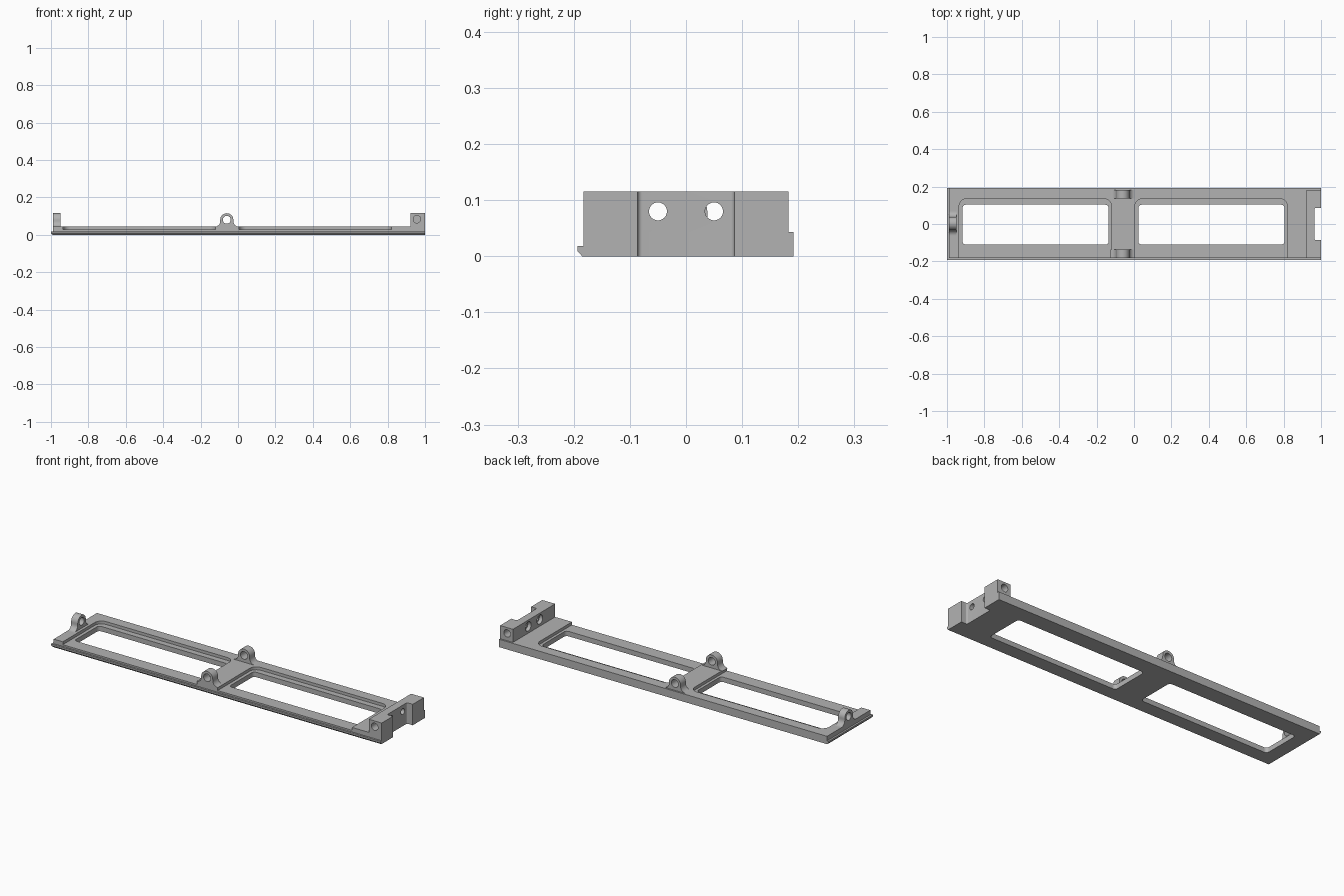
import bpy
import bmesh
from math import sin, cos, pi, radians

if "Cube" in bpy.data.objects:
    bpy.data.objects.remove(bpy.data.objects["Cube"], do_unlink=True)

# One grey plastic for the whole frame
GREY = (0.45, 0.45, 0.45, 1)
grey = bpy.data.materials.new("mid grey")
grey.use_nodes = True
grey.diffuse_color = GREY
grey.node_tree.nodes["Principled BSDF"].inputs["Base Color"].default_value = GREY

PLACE = {"x": lambda u, v, w: (w, u, v),
         "y": lambda u, v, w: (u, w, v),
         "z": lambda u, v, w: (u, v, w)}


def loft(name, rings):
    """Skin a stack of matching closed rings and cap both ends."""
    bm = bmesh.new()
    loops = [[bm.verts.new(p) for p in ring] for ring in rings]
    n = len(loops[0])
    for a, b in zip(loops, loops[1:]):
        for i in range(n):
            j = (i + 1) % n
            bm.faces.new((a[i], a[j], b[j], b[i]))
    bm.faces.new(loops[0])
    bm.faces.new(loops[-1])
    bmesh.ops.recalc_face_normals(bm, faces=bm.faces)
    mesh = bpy.data.meshes.new(name)
    bm.to_mesh(mesh)
    bm.free()
    mesh.materials.append(grey)
    obj = bpy.data.objects.new(name, mesh)
    bpy.context.collection.objects.link(obj)
    return obj


def prism(name, outline, axis, start, end):
    return loft(name, [[PLACE[axis](u, v, w) for u, v in outline] for w in (start, end)])


def arc(cx, cy, r, a0, a1, steps):
    return [(cx + r * cos(radians(a0 + (a1 - a0) * i / steps)),
             cy + r * sin(radians(a0 + (a1 - a0) * i / steps))) for i in range(steps + 1)]


def rounded(x0, x1, y0, y1, r):
    return (arc(x1 - r, y1 - r, r, 0, 90, 8) + arc(x0 + r, y1 - r, r, 90, 180, 8)
            + arc(x0 + r, y0 + r, r, 180, 270, 8) + arc(x1 - r, y0 + r, r, 270, 360, 8))


def hole(u, v, r, axis, start, end):
    return prism("cutter", arc(u, v, r, 0, 360, 40)[:-1], axis, start, end)


def activate(obj):
    bpy.ops.object.select_all(action="DESELECT")
    obj.select_set(True)
    bpy.context.view_layer.objects.active = obj


def cut(obj, cutter):
    cutter.hide_render = True
    mod = obj.modifiers.new("cut", "BOOLEAN")
    mod.operation = "DIFFERENCE"
    mod.solver = "EXACT"
    mod.object = cutter
    activate(obj)
    bpy.ops.object.modifier_apply(modifier=mod.name)
    bpy.data.objects.remove(cutter, do_unlink=True)


def smooth(obj):
    activate(obj)
    bpy.ops.object.shade_smooth_by_angle(angle=radians(30))


TOP = 0.043
HEIGHT = 0.115


# Base frame with a chamfered lip along the front and right-hand end
def base_ring(x0, y0, z):
    return [(x0, y0, z), (1, y0, z), (1, 0.192, z), (x0, 0.192, z)]


frame = loft("base_frame", [base_ring(-0.992, -0.185, 0), base_ring(-1, -0.193, 0.009),
                            base_ring(-1, -0.193, 0.018), base_ring(-0.99, -0.183, 0.018),
                            base_ring(-0.99, -0.183, TOP)])

# Two windows, each inside a shallow recess that runs out at the front
for x0, x1 in ((-0.935, -0.12), (0.005, 0.82)):
    cut(frame, prism("cutter", rounded(x0, x1, -0.4, 0.135, 0.04), "z", 0.027, 0.1))
    cut(frame, prism("cutter", rounded(x0 + 0.018, x1 - 0.015, -0.11, 0.103, 0.018), "z", -0.1, 0.1))


def notch():
    return prism("cutter", rounded(0.965, 1.1, -0.086, 0.086, 0.008), "z", -0.1, 0.2)


cut(frame, notch())
smooth(frame)

# End block with a notch, counterbored holes and blind holes in its ends
block = prism("end_block", [(0.922, -0.183), (1, -0.183), (1, 0.183), (0.922, 0.183)], "z", TOP, HEIGHT)
cut(block, notch())
for side in (-1, 1):
    cut(block, hole(side * 0.05, 0.08, 0.016, "x", 0.8, 1.1))
    cut(block, hole(side * 0.05, 0.08, 0.025, "x", 0.8, 0.942))
    cut(block, hole(0.957, 0.083, 0.02, "y", side * 0.12, side * 0.3))
smooth(block)


# Hinge lugs: round eyes on flared feet
def lug(name, centre, axis, start, end):
    outline = (arc(0.065, TOP + 0.03, 0.03, 270, 180, 10) + arc(0, 0.08, 0.035, 0, 180, 24)
               + arc(-0.065, TOP + 0.03, 0.03, 0, -90, 10))
    obj = prism(name, [(centre + u, v) for u, v in outline], axis, start, end)
    cut(obj, hole(centre, 0.08, 0.021, axis, start - 0.1, end + 0.1))
    smooth(obj)


lug("front_lug", -0.06, "y", -0.183, -0.137)
lug("back_lug", -0.06, "y", 0.137, 0.183)
lug("right_end_lug", 0.003, "x", -0.99, -0.95)
